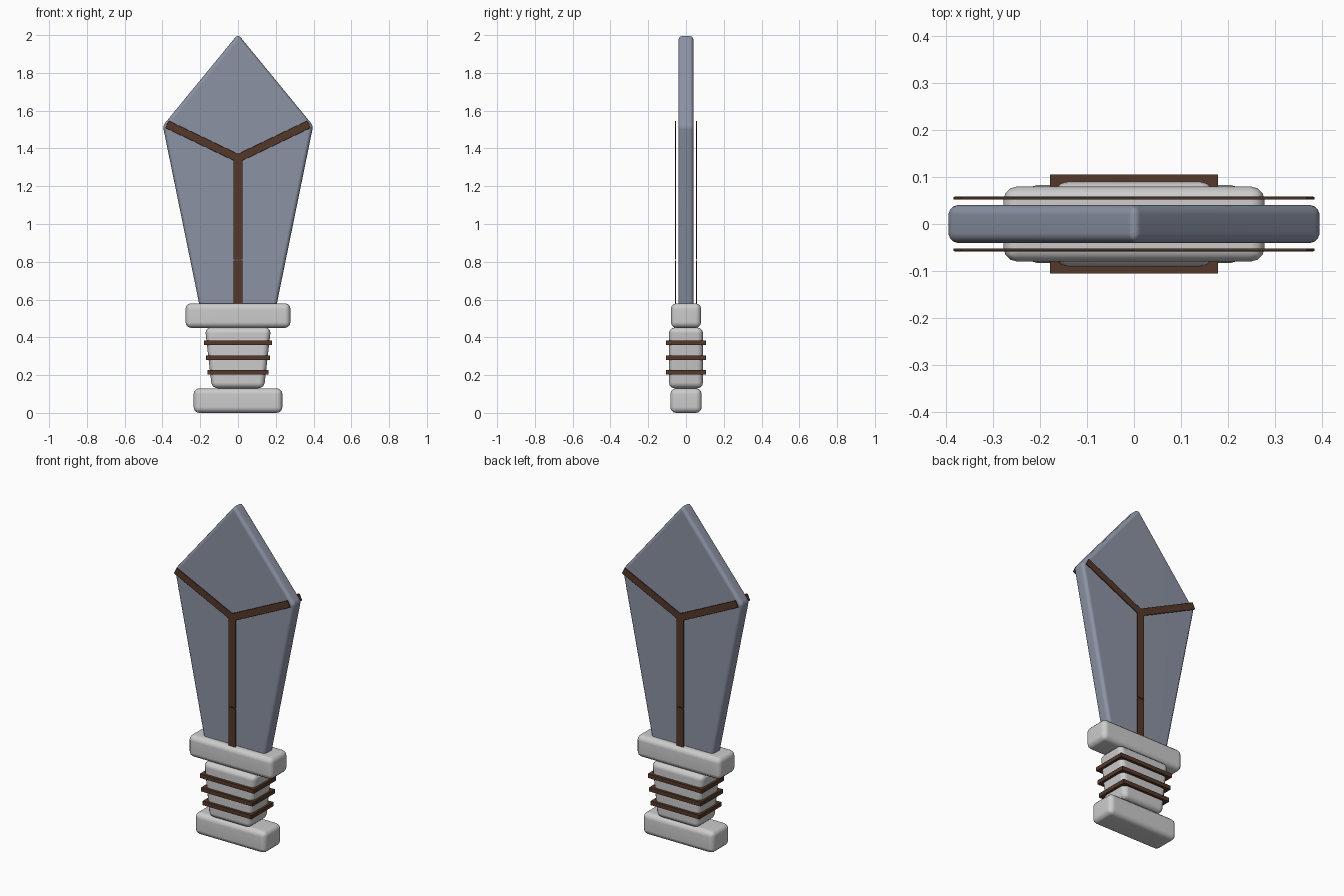
import bpy, bmesh, math

if "Cube" in bpy.data.objects:
    bpy.data.objects.remove(bpy.data.objects["Cube"])

brown = bpy.data.materials.new("leather_brown")
brown.diffuse_color = (0.09, 0.04, 0.022, 1)
brown.use_nodes = True
brown.node_tree.nodes["Principled BSDF"].inputs["Base Color"].default_value = brown.diffuse_color
steel = bpy.data.materials.new("blue_steel")
steel.diffuse_color = (0.26, 0.29, 0.37, 1)
steel.use_nodes = True
steel.node_tree.nodes["Principled BSDF"].inputs["Base Color"].default_value = steel.diffuse_color


def prism(name, outline, y0, y1, mat=None, bevel=0.0, segments=3):
    """Extrude an x-z outline between two y depths, with rounded edges."""
    bm = bmesh.new()
    face = bm.faces.new([bm.verts.new((x, y0, z)) for x, z in outline])
    ext = bmesh.ops.extrude_face_region(bm, geom=[face])
    for v in ext["geom"]:
        if isinstance(v, bmesh.types.BMVert):
            v.co.y = y1
    bmesh.ops.recalc_face_normals(bm, faces=bm.faces)
    mesh = bpy.data.meshes.new(name)
    bm.to_mesh(mesh)
    bm.free()
    ob = bpy.data.objects.new(name, mesh)
    bpy.context.collection.objects.link(ob)
    if mat:
        mesh.materials.append(mat)
    if bevel:
        mod = ob.modifiers.new("bevel", "BEVEL")
        mod.width = bevel
        mod.segments = segments
        mod.limit_method = "ANGLE"
        mod.angle_limit = math.radians(10)
        mesh.shade_smooth()
        ob.modifiers.new("normals", "WEIGHTED_NORMAL")
    return ob


def block(name, low, high, z0, z1, depth, mat=None, bevel=0.0):
    """Block centred on the axis, with half widths at bottom and top."""
    return prism(name, [(-low, z0), (low, z0), (high, z1), (-high, z1)],
                 -depth, depth, mat, bevel)


def strip(name, a, b, width, side):
    """Thin raised strip running from a to b on one side of the blade."""
    dx, dz = b[0] - a[0], b[1] - a[1]
    k = width / 2 / math.hypot(dx, dz)
    nx, nz = -dz * k, dx * k
    outline = [(a[0] + nx, a[1] + nz), (a[0] - nx, a[1] - nz),
               (b[0] - nx, b[1] - nz), (b[0] + nx, b[1] + nz)]
    return prism(name, outline, side * 0.055 - 0.003, side * 0.055 + 0.003,
                 brown, 0.002, 2)


# Blade
prism("blade", [(-0.2, 0.55), (0.2, 0.55), (0.398, 1.52), (0, 2.005), (-0.398, 1.52)],
      -0.04, 0.04, steel, 0.02)

# Handle: pommel, tapered grip and guard
block("pommel", 0.235, 0.235, 0.0, 0.13, 0.083, bevel=0.03)
block("grip", 0.138, 0.175, 0.13, 0.452, 0.09, bevel=0.03)
block("guard", 0.278, 0.278, 0.45, 0.58, 0.08, bevel=0.03)

# Grip bindings
for i, (z, w) in enumerate([(0.214, 0.161), (0.293, 0.17), (0.372, 0.179)]):
    block(f"grip_binding_{i + 1}", w, w, z - 0.012, z + 0.012, 0.105, brown)

# Y-shaped strips on both blade faces
for side, label in ((-1, "front"), (1, "back")):
    strip(f"{label}_lower_strip", (0, 0.55), (0, 0.808), 0.048, side)
    strip(f"{label}_middle_strip", (0, 0.812), (0, 1.36), 0.048, side)
    for s, hand in ((-1, "left"), (1, "right")):
        strip(f"{label}_{hand}_strip", (0, 1.348), (s * 0.376, 1.528), 0.042, side)
